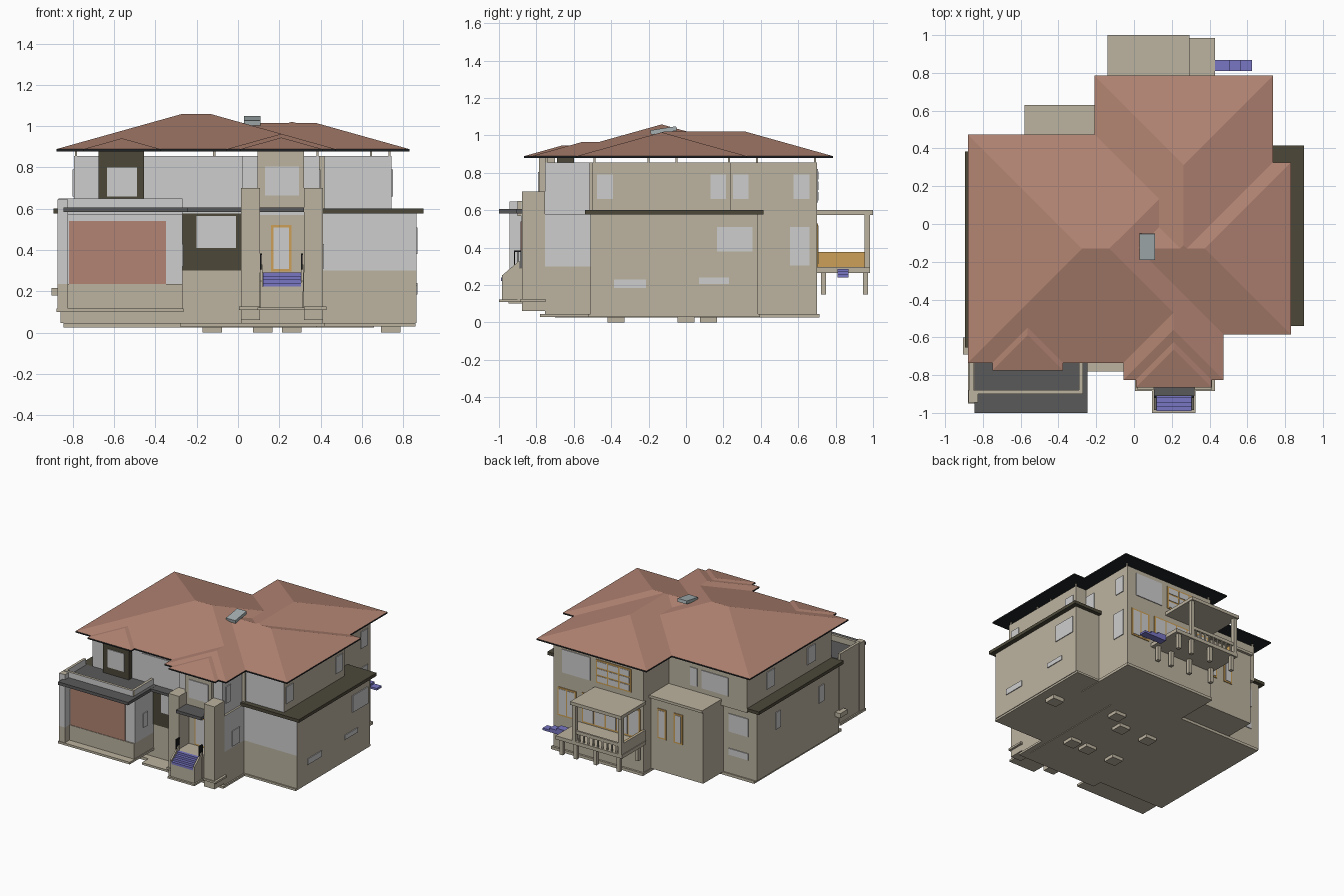
import bpy, math

# ---------- colours ----------
def mat(name, r, g, b):
    m = bpy.data.materials.new(name)
    m.diffuse_color = [((c / 255 + 0.055) / 1.055) ** 2.4 for c in (r, g, b)] + [1]
    return m

BEIGE = mat("beige_plaster", 188, 179, 160)
WHITE = mat("pale_grey", 206, 206, 206)
TILE = mat("terracotta", 178, 132, 114)
OLIVE = mat("dark_olive", 76, 72, 57)
GREY = mat("dark_grey", 90, 90, 90)
BLACK = mat("black", 32, 34, 36)
PURPLE = mat("purple", 120, 118, 195)
ORANGE = mat("orange_wood", 204, 160, 88)
SKY = mat("blue_grey", 166, 176, 178)

# ---------- helpers ----------
def mesh(name, verts, faces, mats, idx=None):
    me = bpy.data.meshes.new(name)
    me.from_pydata(verts, [], faces)
    for m in mats:
        me.materials.append(m)
    for p, i in zip(me.polygons, idx or []):
        p.material_index = i
    ob = bpy.data.objects.new(name, me)
    bpy.context.collection.objects.link(ob)
    return ob

FACES = [(0, 3, 2, 1), (4, 5, 6, 7), (0, 1, 5, 4), (1, 2, 6, 5), (2, 3, 7, 6), (3, 0, 4, 7)]

def box(name, x0, x1, y0, y1, z0, z1, m=BEIGE, pale=""):
    """Box; the sides listed in pale ('f' front, 'r' right, 'l' left) are pale grey."""
    v = [(x, y, z) for z in (z0, z1) for x, y in ((x0, y0), (x1, y0), (x1, y1), (x0, y1))]
    idx = [0, 0] + [int(c in pale) for c in "frbl"]
    return mesh(name, v, FACES, [m, WHITE], idx)

def storey(name, x0, x1, y0, y1, z0=0.045, z1=0.58, pale="f", split=0.3):
    box(name + "_base", x0, x1, y0, y1, z0, split)
    box(name + "_wall", x0, x1, y0, y1, split, z1, BEIGE, pale)

def plate(name, side, at, a0, a1, z0, z1, m=WHITE, t=0.006):
    """Thin panel on a wall: side f/b spans x, side r/l spans y."""
    lo, hi = (at - t, at + 0.002) if side in "fl" else (at - 0.002, at + t)
    if side in "fb":
        return box(name, a0, a1, lo, hi, z0, z1, m)
    return box(name, lo, hi, a0, a1, z0, z1, m)

def framed(name, side, at, a0, a1, z0, z1, cols=1, rows=1, f=0.012):
    """Orange frame with a grid of pale panes."""
    plate(name + "_frame", side, at, a0, a1, z0, z1, ORANGE)
    w, h = (a1 - a0 - f) / cols, (z1 - z0 - f) / rows
    for i in range(cols):
        for j in range(rows):
            plate(name + "_pane", side, at, a0 + f + i * w, a0 + (i + 1) * w,
                  z0 + f + j * h, z0 + (j + 1) * h, WHITE, 0.009)

def hip(name, x0, x1, y0, y1, zb=0.878, ze=0.889, slope=0.28):
    """Hip roof with black eave edge and soffit."""
    h = min(x1 - x0, y1 - y0) / 2
    xm, ym = (x0 + x1) / 2, (y0 + y1) / 2
    zt = ze + h * slope
    v = [(x, y, z) for z in (zb, ze) for x, y in ((x0, y0), (x1, y0), (x1, y1), (x0, y1))]
    if x1 - x0 > y1 - y0:
        v += [(x0 + h, ym, zt), (x1 - h, ym, zt)]
        top = [(4, 5, 9, 8), (5, 6, 9), (6, 7, 8, 9), (7, 4, 8)]
    else:
        v += [(xm, y0 + h, zt), (xm, y1 - h, zt)]
        top = [(4, 5, 8), (5, 6, 9, 8), (6, 7, 9), (7, 4, 8, 9)]
    mesh(name, v, [FACES[0]] + FACES[2:] + top, [TILE, BLACK], [1] * 5 + [0] * 4)

# ---------- roofs ----------
hip("main_roof", -0.88, 0.475, -0.735, 0.475)
hip("back_roof", -0.21, 0.735, -0.585, 0.785)
hip("right_roof", -0.45, 0.83, -0.585, 0.325)
hip("front_roof", -0.055, 0.475, -0.825, 0.3)
hip("porch_roof", 0.01, 0.41, -0.865, -0.2)
hip("bay_roof", -0.75, -0.375, -0.775, 0.0)
sky = box("skylight", -0.04, 0.04, -0.07, 0.07, -0.012, 0.012, SKY)
sky.location = (0.07, -0.12, 1.026)
sky.rotation_euler[0] = math.radians(9)

# ---------- upper storey ----------
UP = dict(z0=0.57, z1=0.855)
box("upper_main", -0.795, 0.39, -0.65, 0.39, pale="f", **UP)
box("upper_back", -0.125, 0.65, 0.2, 0.70, **UP)
box("upper_right", 0.3, 0.745, -0.5, 0.24, pale="f", **UP)
box("upper_front", 0.02, 0.395, -0.755, -0.5, pale="fr", **UP)
box("upper_front_trim", 0.395, 0.42, -0.515, -0.49, 0.58, 0.855)
for x, y in ((-0.785, -0.64), (-0.785, 0.38), (0.645, 0.69), (0.735, -0.49), (0.735, 0.23),
             (0.385, -0.745), (-0.115, 0.69), (0.735, -0.2), (0.735, -0.05)):
    box("roof_post", x - 0.005, x + 0.005, y - 0.005, y + 0.005, 0.85, 0.88)
box("dark_bay", -0.675, -0.455, -0.69, -0.6, 0.6, 0.88, OLIVE)
plate("bay_window", "f", -0.69, -0.635, -0.49, 0.66, 0.80)
plate("strip_window", "f", -0.65, -0.365, -0.07, 0.77, 0.825)
box("porch_upper_bay", 0.095, 0.32, -0.785, -0.7, 0.6, 0.88)
plate("porch_upper_window", "f", -0.785, 0.13, 0.295, 0.665, 0.805)

# ---------- lower storey ----------
storey("main_lower", -0.86, 0.4, -0.65, 0.36)
storey("right_wing", 0.3, 0.865, -0.51, 0.385)
storey("back_lower", -0.125, 0.65, 0.2, 0.70)
storey("porch_block", 0.015, 0.41, -0.755, -0.45, pale="r")
box("back_bay", -0.575, -0.125, 0.3, 0.61, 0.045, 0.60)
box("back_bay_cap", -0.58, -0.125, 0.3, 0.63, 0.60, 0.62)
box("right_ledge", 0.4, 0.9, -0.54, 0.415, 0.578, 0.602, OLIVE)
box("left_ledge", -0.895, -0.6, -0.655, 0.385, 0.578, 0.602, OLIVE)
plate("dark_front_wall", "f", -0.65, -0.27, 0.015, 0.3, 0.578, OLIVE)
plate("front_window", "f", -0.655, -0.2, -0.01, 0.41, 0.565)
box("front_canopy", -0.25, 0.02, -0.72, -0.6, 0.585, 0.605, GREY)

# ---------- foundation ----------
box("foundation_main", -0.845, 0.38, -0.70, 0.37, 0.025, 0.046)
box("foundation_right", 0.3, 0.86, -0.52, 0.395, 0.03, 0.046)
box("foundation_back", -0.13, 0.66, 0.2, 0.715, 0.025, 0.046)
box("foundation_porch", -0.28, 0.42, -0.78, -0.5, 0.03, 0.046)
for x, y in ((0.74, 0), (0.26, 0.12), (0.12, 0), (0.12, -0.375), (0.26, -0.375),
             (-0.125, 0), (-0.125, -0.375)):
    box("footing", x - 0.047, x + 0.047, y - 0.045, y + 0.045, 0, 0.04)

# ---------- garage ----------
box("garage_base", -0.87, -0.27, -0.89, -0.64, 0.10, 0.235)
box("garage_wall", -0.87, -0.27, -0.88, -0.64, 0.235, 0.59, BEIGE, "fr")
box("garage_ledge", -0.88, -0.265, -0.95, -0.64, 0.10, 0.117)
plate("garage_door", "f", -0.88, -0.82, -0.35, 0.235, 0.54, TILE)
box("garage_canopy", -0.845, -0.245, -1.0, -0.65, 0.583, 0.606, GREY)
box("parapet_front", -0.87, -0.27, -0.90, -0.88, 0.57, 0.65, BEIGE, "f")
for x in (-0.87, -0.29):
    box("parapet_side", x, x + 0.02, -0.88, -0.65, 0.57, 0.65, BEIGE, "r")
box("garage_wing_wall", -0.875, -0.825, -0.945, -0.88, 0.235, 0.645, BEIGE, "fr")
box("garage_wing_base", -0.875, -0.825, -0.945, -0.88, 0.11, 0.235)
plate("garage_side_window", "r", -0.27, -0.78, -0.73, 0.32, 0.43)
box("side_box", -0.905, -0.86, -0.69, -0.60, 0.18, 0.215)

# ---------- front porch ----------
for x in (0.015, 0.32):
    box("porch_pillar", x, x + 0.092, -0.877, -0.755, 0.06, 0.70)
box("porch_ledge", 0.005, 0.43, -0.885, -0.75, 0.11, 0.125)
box("porch_floor", 0.105, 0.32, -0.90, -0.75, 0.12, 0.29)
box("porch_canopy", 0.105, 0.32, -0.91, -0.75, 0.583, 0.606, GREY)
box("step_slab", 0.095, 0.325, -1.0, -0.88, 0.108, 0.122)
box("step_block", 0.11, 0.315, -0.985, -0.88, 0.12, 0.222)
for i in range(4):
    box("front_step", 0.12, 0.305, -0.99 + i * 0.023, -0.895, 0.222, 0.24 + i * 0.017, PURPLE)
for x in (0.107, 0.305):
    b = box("step_cheek", x, x + 0.012, -0.985, -0.89, 0.2, 0.25)
    for v in b.data.vertices:          # sloping top edge
        if v.co.z > 0.22 and v.co.y > -0.9:
            v.co.z = 0.33
    box("porch_rail_top", x, x + 0.01, -0.92, -0.88, 0.375, 0.383, BLACK)
    for y in (-0.92, -0.90, -0.884):
        box("porch_rail_bar", x, x + 0.008, y, y + 0.005, 0.29, 0.38, BLACK)
framed("front_door", "f", -0.755, 0.16, 0.26, 0.295, 0.52)

# ---------- back veranda ----------
box("veranda_floor", -0.14, 0.43, 0.69, 0.985, 0.265, 0.293)
box("veranda_canopy", -0.14, 0.295, 0.69, 1.0, 0.575, 0.60)
for x in (-0.135, 0.26):
    box("veranda_post", x, x + 0.03, 0.955, 0.985, 0.29, 0.58)
for x in (-0.10, 0.10, 0.27, 0.39):
    for y in (0.735, 0.96):
        box("veranda_pile", x - 0.014, x + 0.014, y - 0.014, y + 0.014, 0.15, 0.27)
box("veranda_rail_left", -0.135, -0.12, 0.69, 0.96, 0.293, 0.375)
plate("veranda_rail_panel", "r", -0.12, 0.70, 0.955, 0.295, 0.375, ORANGE)
box("veranda_rail_back", -0.12, 0.27, 0.965, 0.98, 0.35, 0.375)
for i in range(9):
    box("veranda_baluster", -0.09 + i * 0.04, -0.08 + i * 0.04, 0.967, 0.977, 0.29, 0.352)
for i in range(3):
    box("back_step", 0.43, 0.625 - i * 0.06, 0.81, 0.868, 0.24 + i * 0.015, 0.256 + i * 0.015, PURPLE)

# ---------- right side windows: (x, y0, y1, z0, z1) ----------
for x, a, b, c, d in ((0.745, -0.475, -0.39, 0.66, 0.79), (0.745, 0.13, 0.215, 0.66, 0.79),
                      (0.65, 0.25, 0.335, 0.66, 0.79), (0.65, 0.575, 0.66, 0.66, 0.79),
                      (0.395, -0.715, -0.66, 0.66, 0.79), (0.865, 0.165, 0.355, 0.38, 0.51),
                      (0.865, -0.385, -0.215, 0.185, 0.23), (0.865, 0.07, 0.23, 0.205, 0.24),
                      (0.65, 0.555, 0.66, 0.305, 0.51), (0.41, -0.66, -0.57, 0.31, 0.43)):
    plate("right_window", "r", x, a, b, c, d)

# ---------- left side windows: (x, y0, y1, z0, z1) ----------
for x, a, b, c, d in ((-0.86, 0.07, 0.13, 0.36, 0.49), (-0.86, -0.46, -0.40, 0.36, 0.49),
                      (-0.795, 0.05, 0.15, 0.66, 0.79), (-0.795, -0.45, -0.35, 0.66, 0.79)):
    plate("left_window", "l", x, a, b, c, d)

# ---------- back windows: (y, x0, x1, z0, z1) ----------
for y, a, b, c, d in ((0.70, 0.33, 0.57, 0.64, 0.82), (0.39, -0.37, -0.31, 0.66, 0.80),
                      (0.39, -0.64, -0.41, 0.66, 0.80), (0.36, -0.79, -0.62, 0.37, 0.51),
                      (0.36, -0.79, -0.62, 0.19, 0.24)):
    plate("back_window", "b", y, a, b, c, d)
framed("back_upper_window", "b", 0.70, -0.02, 0.28, 0.64, 0.82, 3, 3)
framed("back_lower_window", "b", 0.70, 0.45, 0.61, 0.30, 0.52, 2, 1)
framed("veranda_doors", "b", 0.70, -0.10, 0.40, 0.30, 0.53, 5, 1)
for x in (-0.26, -0.40):
    framed("back_bay_window", "b", 0.61, x, x + 0.075, 0.30, 0.53)
